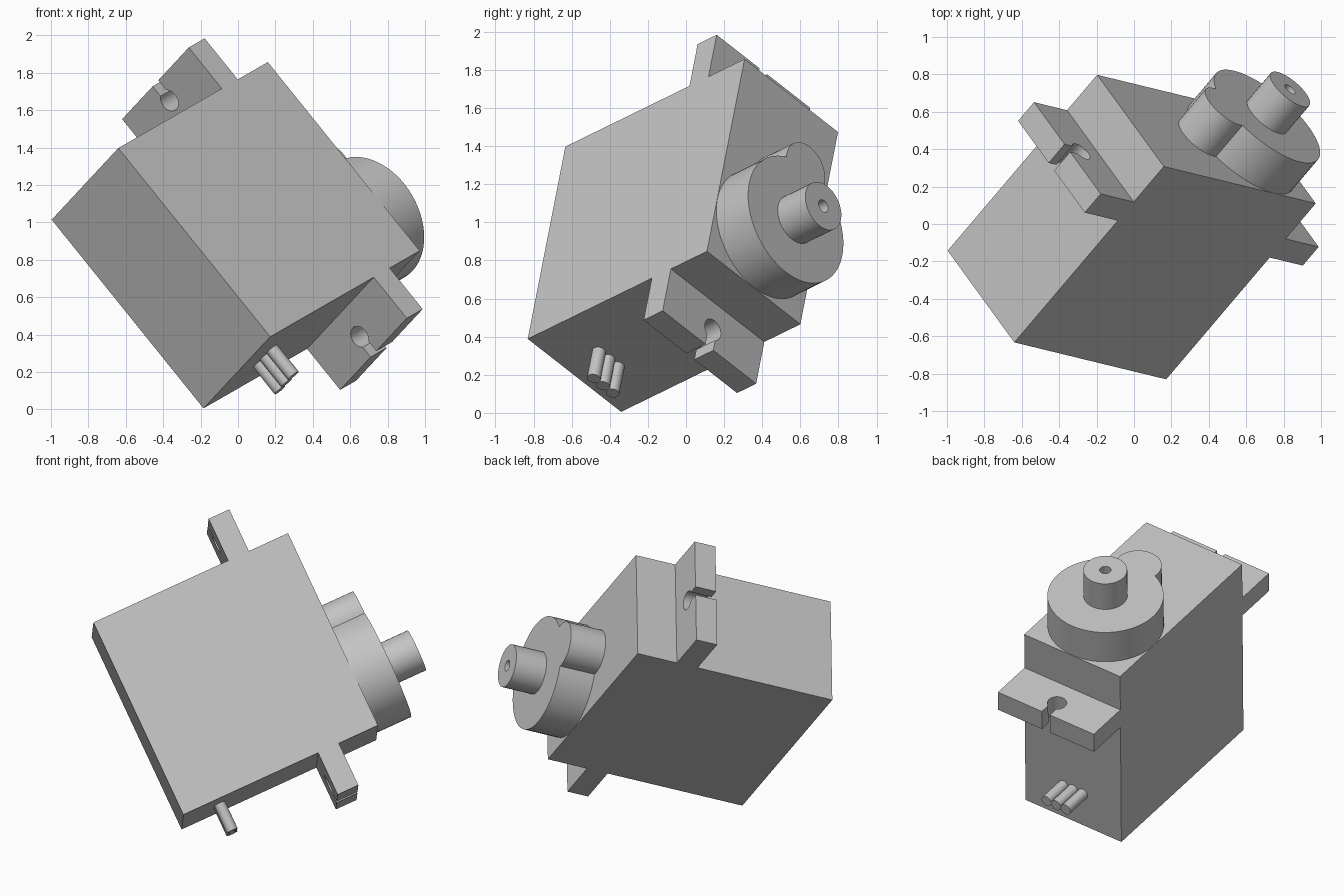
import bpy, bmesh
from math import pi, sin, cos, asin, acos
from mathutils import Matrix, Vector

cube = bpy.data.objects.get("Cube")
if cube:
    bpy.data.objects.remove(cube, do_unlink=True)

# One plain grey for the whole motor
grey = bpy.data.materials.new("light grey plastic")
grey.use_nodes = True
colour = (0.55, 0.55, 0.55, 1)
grey.diffuse_color = colour
grey.node_tree.nodes["Principled BSDF"].inputs["Base Color"].default_value = colour

# Tilted frame: local x = length, y = width, z = shaft direction
shaft_dir = Vector((0.607, 0.714, 0.349)).normalized()
side_dir = shaft_dir.cross(Vector((0.618, -0.153, -0.771))).normalized()
long_dir = side_dir.cross(shaft_dir)
frame = Matrix((long_dir, side_dir, shaft_dir)).transposed().to_4x4()
frame.translation = (-0.64, -0.633, 1.397)

LENGTH, WIDTH, HEIGHT = 1.31, 0.717, 1.317
MID = WIDTH / 2


def finish(name, bm):
    bmesh.ops.recalc_face_normals(bm, faces=bm.faces)
    mesh = bpy.data.meshes.new(name)
    bm.to_mesh(mesh)
    bm.free()
    mesh.materials.append(grey)
    obj = bpy.data.objects.new(name, mesh)
    bpy.context.collection.objects.link(obj)
    obj.matrix_world = frame
    bpy.ops.object.select_all(action='DESELECT')
    obj.select_set(True)
    bpy.context.view_layer.objects.active = obj
    bpy.ops.object.shade_smooth_by_angle(angle=pi / 6)
    return obj


def prism(name, outline, low, high):
    """Extrude a flat outline along the shaft direction."""
    bm = bmesh.new()
    face = bm.faces.new([bm.verts.new((x, y, low)) for x, y in outline])
    top = bmesh.ops.extrude_face_region(bm, geom=[face])["geom"]
    verts = [v for v in top if isinstance(v, bmesh.types.BMVert)]
    bmesh.ops.translate(bm, verts=verts, vec=(0, 0, high - low))
    return finish(name, bm)


def arc(x, y, radius, start, end, steps):
    angles = [start + (end - start) * i / steps for i in range(steps + 1)]
    return [(x + radius * cos(a), y + radius * sin(a)) for a in angles]


# Main case
prism("case", [(0, 0), (LENGTH, 0), (LENGTH, WIDTH), (0, WIDTH)], 0, HEIGHT)

# Mounting ears with a keyhole slot open to the outer edge
ear_end, hole_x, hole_r, slot = LENGTH + 0.285, LENGTH + 0.165, 0.06, 0.03
a = asin(slot / hole_r)
ear = [(LENGTH, 0), (ear_end, 0), (ear_end, MID - slot)]
ear += arc(hole_x, MID, hole_r, -a, a - 2 * pi, 28)
ear += [(ear_end, MID + slot), (ear_end, WIDTH), (LENGTH, WIDTH)]
prism("ear_shaft_end", ear, 0.912, 1.052)
prism("ear_far_end", [(LENGTH - x, y) for x, y in ear], 0.912, 1.052)

# Gear cover: large and small round towers merged into one outline
big_x, big_r, small_x, small_r = 0.95, 0.357, 0.6, 0.145
gap = big_x - small_x
b = acos((gap ** 2 + big_r ** 2 - small_r ** 2) / (2 * gap * big_r))
s = acos((gap - big_r * cos(b)) / small_r)
cover = arc(big_x, MID, big_r, b - pi, pi - b, 56)
cover += arc(small_x, MID, small_r, s, 2 * pi - s, 28)[1:-1]
prism("gear_cover", cover, HEIGHT, 1.55)

# Output shaft with a blind screw hole, turned from a profile
bm = bmesh.new()
profile = [(0, 1.56), (0.035, 1.56), (0.035, 1.753), (0.135, 1.753), (0.135, 1.55)]
verts = [bm.verts.new((big_x + r, MID, z)) for r, z in profile]
edges = [bm.edges.new(pair) for pair in zip(verts, verts[1:])]
bmesh.ops.spin(bm, geom=verts + edges, cent=(big_x, MID, 0), axis=(0, 0, 1),
               angle=2 * pi, steps=40, use_duplicate=False)
bmesh.ops.remove_doubles(bm, verts=bm.verts, dist=0.0005)
finish("output_shaft", bm)

# Three cable stubs on the shaft end of the case
for i, label in enumerate(("first", "middle", "last")):
    bm = bmesh.new()
    place = Matrix.Translation((LENGTH + 0.0825, MID + (i - 1) * 0.072, 0.25))
    bmesh.ops.create_cone(bm, cap_ends=True, segments=24, radius1=0.036,
                          radius2=0.036, depth=0.205,
                          matrix=place @ Matrix.Rotation(pi / 2, 4, 'Y'))
    finish("cable_" + label, bm)
